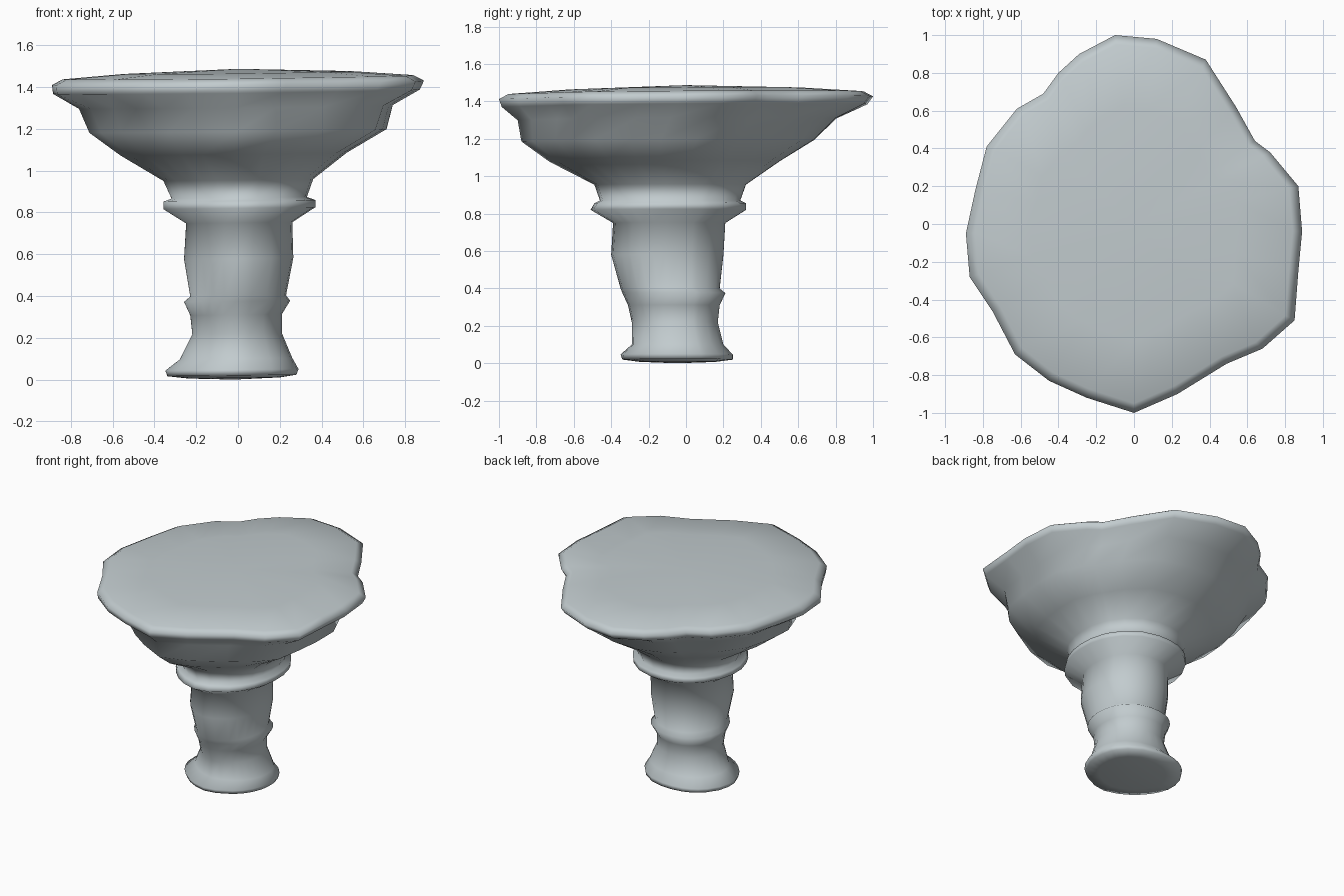
import bpy, bmesh, math

# Irregular outline of the flat top, counter-clockwise
OUTLINE = [(.89, -.04), (.87, .20), (.72, .38), (.64, .44), (.54, .62), (.38, .87),
           (.12, .98), (-.10, 1.0), (-.29, .90), (-.40, .80), (-.48, .69), (-.62, .61),
           (-.78, .41), (-.84, .18), (-.89, -.05), (-.87, -.28), (-.75, -.46),
           (-.63, -.69), (-.45, -.83), (-.25, -.92), (0, -1.0), (.23, -.90),
           (.49, -.74), (.68, -.66), (.85, -.51), (.87, -.25)]

# Levels: z, x min, x max, y min, y max, share of the irregular outline
STEM = [(.008, -.24, .20, -.25, .16, 0), (.02, -.34, .28, -.34, .25, 0),
        (.047, -.35, .29, -.35, .25, 0), (.10, -.28, .26, -.29, .20, 0),
        (.22, -.22, .21, -.29, .17, 0), (.31, -.23, .21, -.31, .18, 0),
        (.375, -.26, .25, -.34, .21, 0), (.40, -.23, .23, -.35, .18, 0),
        (.58, -.26, .265, -.40, .20, 0), (.75, -.25, .26, -.39, .21, 0),
        (.82, -.36, .37, -.51, .32, 0), (.855, -.36, .37, -.49, .32, 0),
        (.87, -.32, .33, -.46, .29, 0)]
BOWL = [(.955, -.36, .36, -.49, .32, .1), (1.08, -.57, .52, -.73, .50, .4),
        (1.19, -.72, .71, -.88, .68, .6), (1.305, -.77, .74, -.90, .80, .8),
        (1.378, -.885, .87, -.985, .97, 1), (1.42, -.89, .89, -1, 1, 1),
        (1.447, -.84, .84, -.95, .95, 1), (1.469, -.55, .55, -.62, .62, 1)]


def ring(bm, level):
    z, x0, x1, y0, y1, share = level
    verts = []
    for px, py in OUTLINE:
        u, v = px / .89, py
        a = math.atan2(v, u)
        c, s = math.cos(a), math.sin(a)
        # Lopsided section: flatter at front left, fuller at the back
        k = 0
        if share < 1:
            if u < 0 and v < 0:
                k = .24 if share > .3 else .15
            elif v > 0:
                k = -.12 if u > 0 and share > .3 else -.06
        r = 1 - k * abs(c * s)
        u = r * (share * u + (1 - share) * c)
        v = r * (share * v + (1 - share) * s)
        x = (x0 + x1) / 2 + u * (x1 - x0) / 2
        y = (y0 + y1) / 2 + v * (y1 - y0) / 2
        verts.append(bm.verts.new((x, y, z + .012 * x + .008 * y * share)))
    return verts


def fan(bm, loop, co):
    c = bm.verts.new(co)
    for i in range(len(loop)):
        bm.faces.new((loop[i], loop[(i + 1) % len(loop)], c))


# Stem, collar, bowl and top are one closed skin
bm = bmesh.new()
rings = [ring(bm, lv) for lv in STEM + BOWL]
n = len(OUTLINE)
for a, b in zip(rings, rings[1:]):
    for i in range(n):
        j = (i + 1) % n
        bm.faces.new((a[i], a[j], b[j], b[i]))
fan(bm, rings[0], (-.02, -.05, 0))
fan(bm, rings[-1], (0, 0, 1.487))
bmesh.ops.recalc_face_normals(bm, faces=bm.faces[:])
for f in bm.faces:
    f.smooth = True

mesh = bpy.data.meshes.new("pedestal_bowl")
bm.to_mesh(mesh)
bm.free()
obj = bpy.data.objects.new("pedestal_bowl", mesh)
bpy.context.collection.objects.link(obj)

mat = bpy.data.materials.new("pale_grey")
mat.diffuse_color = (.54, .60, .62, 1)
mesh.materials.append(mat)
